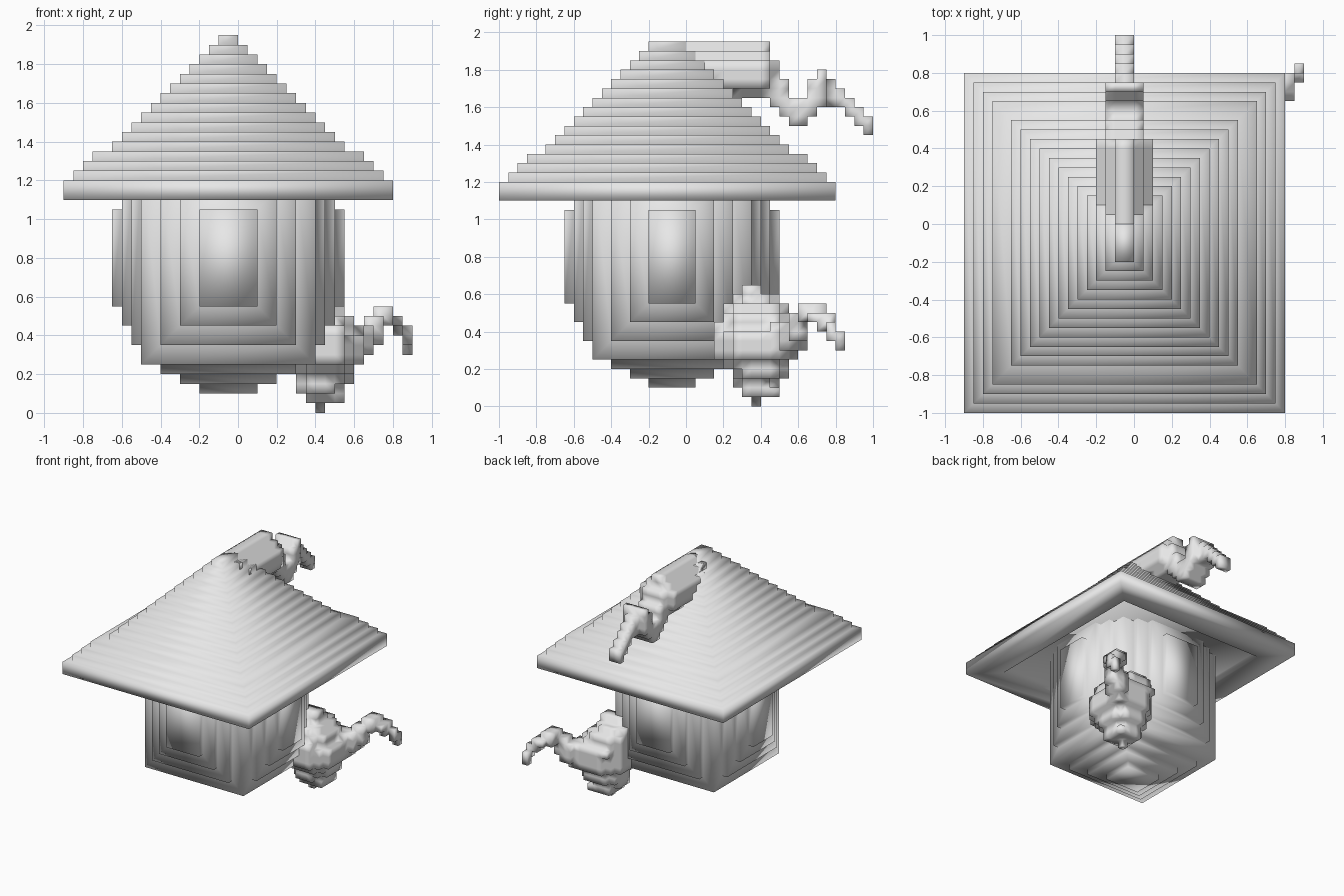
import bpy, bmesh

if "Cube" in bpy.data.objects:
    bpy.data.objects.remove(bpy.data.objects["Cube"])

S = 0.05  # step size shared by every part
stone = bpy.data.materials.new("light grey")
stone.diffuse_color = (0.8, 0.8, 0.8, 1)
stone.use_nodes = True
stone.node_tree.nodes["Principled BSDF"].inputs["Base Color"].default_value = stone.diffuse_color


def finish(name, bm):
    bmesh.ops.recalc_face_normals(bm, faces=bm.faces[:])
    me = bpy.data.meshes.new(name)
    bm.to_mesh(me)
    bm.free()
    me.materials.append(stone)
    me.shade_smooth()
    ob = bpy.data.objects.new(name, me)
    bpy.context.collection.objects.link(ob)
    return ob


def cells_in(x0, x1, y0, y1, z0, z1):
    rng = lambda a, b: range(round(a / S), round(b / S))
    return {(i, j, k) for i in rng(x0, x1) for j in rng(y0, y1) for k in rng(z0, z1)}


def block_mesh(name, cells):
    """Outer skin of a set of grid cells."""
    bm = bmesh.new()
    verts = {}

    def vert(p):
        if p not in verts:
            verts[p] = bm.verts.new([c * S for c in p])
        return verts[p]

    for c in sorted(cells):
        for ax in range(3):
            for side in (0, 1):
                n = list(c)
                n[ax] += 2 * side - 1
                if tuple(n) in cells:
                    continue
                u, v = (ax + 1) % 3, (ax + 2) % 3
                quad = []
                for du, dv in ((0, 0), (1, 0), (1, 1), (0, 1)):
                    p = list(c)
                    p[ax] += side
                    p[u] += du
                    p[v] += dv
                    quad.append(vert(tuple(p)))
                bm.faces.new(quad if side else quad[::-1])
    return finish(name, bm)


# Stepped roof: square rings, y half-width is one step wider than x
bm = bmesh.new()
tiers = [(0.85, 1.1, 1.2)]
halves = [.8, .75, .7, .6, .55, .5, .45, .4, .35, .3, .25, .2, .15, .1, .05]
tiers += [(h, 1.2 + i * S, 1.25 + i * S) for i, h in enumerate(halves)]
outline = [(0.65, 1.15), (0.65, 1.1)]  # shallow recess under the eave
for h, z0, z1 in tiers:
    outline += [(h, z0), (h, z1)]
rings = []
for h, z in outline:
    rings.append([bm.verts.new((-0.05 + sx * h, -0.1 + sy * (h + S), z))
                  for sx, sy in ((-1, -1), (1, -1), (1, 1), (-1, 1))])
for a, b in zip(rings, rings[1:]):
    for i in range(4):
        j = (i + 1) % 4
        bm.faces.new((a[i], a[j], b[j], b[i]))
bm.faces.new(rings[0][::-1])
bm.faces.new(rings[-1])
finish("roof", bm)

# House body: a box whose sides and floor bulge out in three steps
bm = bmesh.new()
bmesh.ops.create_cube(bm, size=1)
for v in bm.verts:
    v.co = (v.co.x * 0.9 - 0.05, v.co.y * 0.85 - 0.075, v.co.z * 1.1 + 0.8)
bm.normal_update()
panels = [f for f in bm.faces if f.normal.z < 0.5]
for step in range(3):
    bmesh.ops.inset_individual(bm, faces=panels, thickness=0.1, depth=0,
                               use_even_offset=True)
    bm.normal_update()
    for f in panels:
        n = f.normal.copy()
        ext = bmesh.ops.extrude_discrete_faces(bm, faces=[f])["faces"][0]
        bmesh.ops.translate(bm, verts=ext.verts[:], vec=n * S)
        panels[panels.index(f)] = ext
    bm.normal_update()
finish("house_body", bm)

# Crooked roof tip: ridge running backwards, then a drooping curl
tip = cells_in(-.1, 0, -.05, .45, 1.9, 1.95)
for half, y0, y1, z in ((.1, -.05, .45, 1.85), (.15, 0, .45, 1.8), (.15, .05, .45, 1.75),
                        (.15, .15, .45, 1.7), (.1, .25, .45, 1.65)):
    tip |= cells_in(-.05 - half, -.05 + half, y0, y1, z, z + S)
curl = [(1.6, 1.85), (1.55, 1.75), (1.5, 1.65), (1.5, 1.65), (1.55, 1.75), (1.6, 1.8),
        (1.6, 1.75), (1.6, 1.7), (1.55, 1.65), (1.5, 1.6), (1.45, 1.55)]
for i, (z0, z1) in enumerate(curl):
    y = 0.45 + i * S
    half = 0.1 if i < 6 else 0.05
    tip |= cells_in(-.05 - half, -.05 + half, y, y + S, z0, z1)
block_mesh("roof_tip", tip)

# Corner bulb: one rounded layer per step, from the bottom up (x0, x1, y0, y1)
layers = [(.4, .45, .35, .4), (.35, .55, .3, .5), (.3, .55, .25, .5), (.3, .6, .25, .55),
          (.3, .6, .2, .55), (.25, .65, .15, .6), (.25, .65, .15, .6), (.25, .65, .15, .6),
          (.25, .6, .15, .6), (.25, .6, .2, .55), (.25, .55, .2, .55), (.25, .5, .25, .5),
          (.3, .5, .3, .4)]
bulb = set()
for k, (x0, x1, y0, y1) in enumerate(layers):
    for c in cells_in(x0, x1, y0, y1, k * S, k * S + S):
        dx = ((c[0] + .5) * S - (x0 + x1) / 2) / ((x1 - x0) / 2)
        dy = ((c[1] + .5) * S - (y0 + y1) / 2) / ((y1 - y0) / 2)
        if dx * dx + dy * dy < 1.15:
            bulb.add(c)
# Hooked arm growing out of the bulb
for box in ((.55, .65, .45, .6, .25, .45), (.6, .7, .5, .65, .3, .45),
            (.65, .75, .55, .65, .35, .5), (.7, .8, .6, .75, .45, .55),
            (.75, .85, .65, .8, .45, .5), (.8, .85, .7, .8, .4, .45),
            (.85, .9, .75, .8, .35, .45), (.85, .9, .8, .85, .3, .4)):
    bulb |= cells_in(*box)
block_mesh("corner_bulb", bulb)
